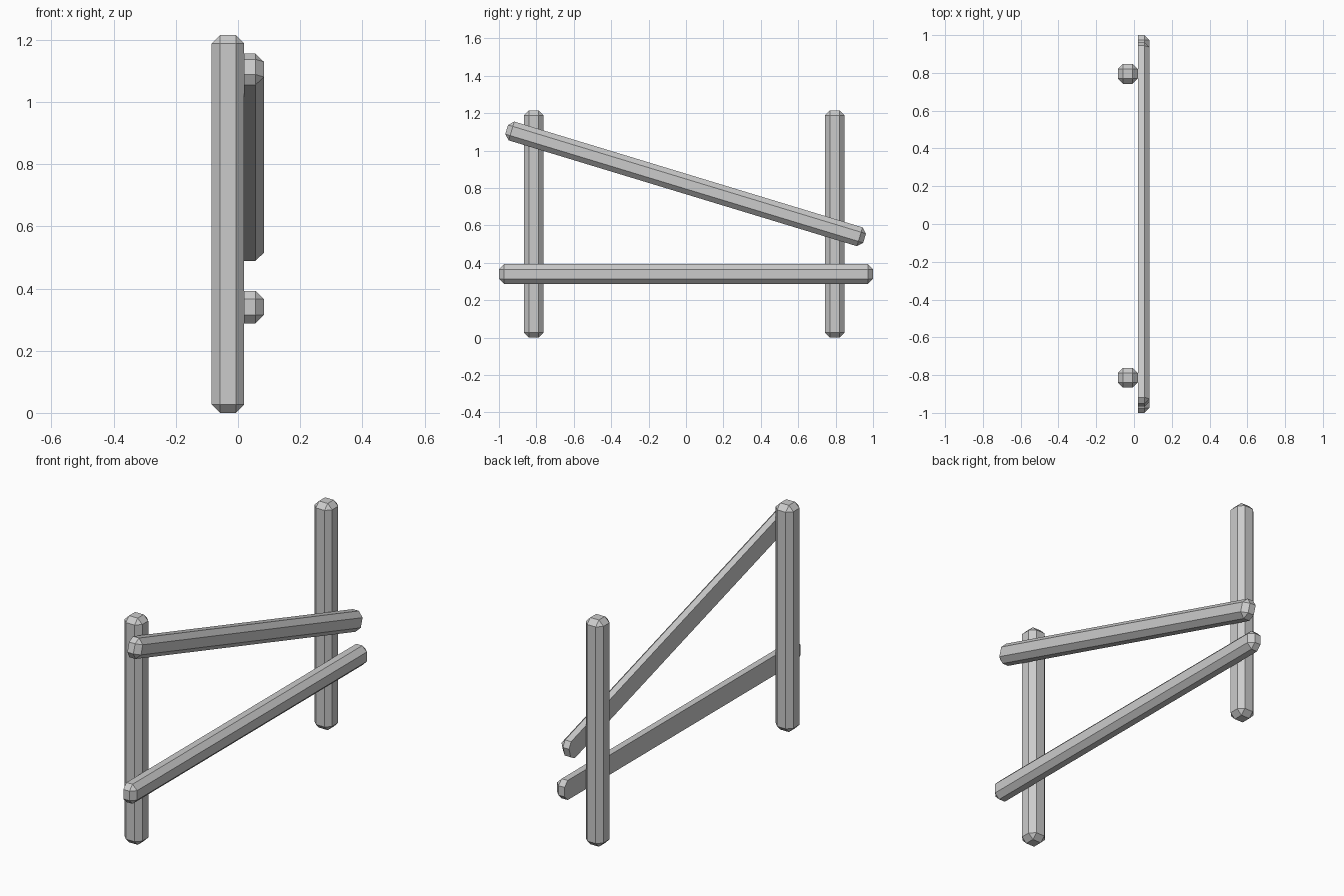
import bpy, bmesh, math
from mathutils import Matrix

if "Cube" in bpy.data.objects:
    bpy.data.objects.remove(bpy.data.objects["Cube"])

W, B = 0.105, 0.027   # timber thickness, chamfer width


def timber(name, size, loc, angle=0.0, cut_x=None):
    """Chamfered beam, tilted about x, optionally sawn flat at cut_x."""
    bm = bmesh.new()
    bmesh.ops.create_cube(bm, size=1.0, matrix=Matrix.Diagonal((*size, 1)))
    bmesh.ops.bevel(bm, geom=bm.edges[:], offset=B, segments=1, affect='EDGES')
    bm.transform(Matrix.Translation(loc) @ Matrix.Rotation(angle, 4, 'X'))
    if cut_x is not None:
        bmesh.ops.bisect_plane(bm, geom=bm.verts[:] + bm.edges[:] + bm.faces[:],
                               plane_co=(cut_x, 0, 0), plane_no=(1, 0, 0),
                               clear_inner=True)
        bmesh.ops.holes_fill(bm, edges=[e for e in bm.edges if e.is_boundary])
    bmesh.ops.recalc_face_normals(bm, faces=bm.faces[:])
    me = bpy.data.meshes.new(name)
    bm.to_mesh(me)
    bm.free()
    ob = bpy.data.objects.new(name, me)
    bpy.context.collection.objects.link(ob)


# Upright posts
H = 1.215
for name, y in (("front_post", -0.814), ("back_post", 0.795)):
    timber(name, (W, W, H), (-0.0325, y, H / 2))

# Half-thickness rails, sawn flat where they meet the posts
timber("lower_rail", (W, 2.0, W), (0.0305, 0, 0.34), cut_x=0.02)
timber("fallen_rail", (W, 2.0, W), (0.0305, -0.002, 0.822), math.radians(-16.9), cut_x=0.02)
